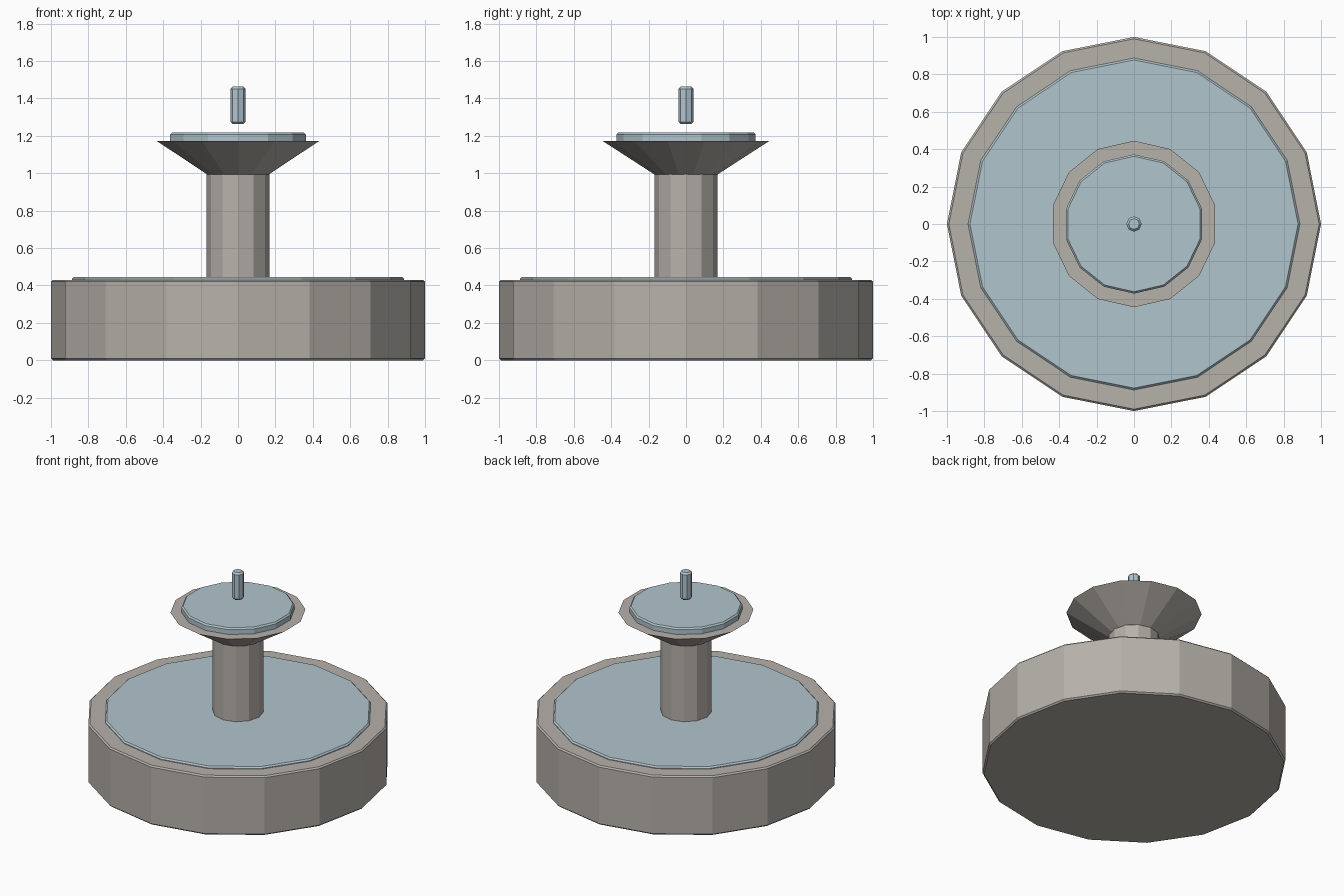
import bpy
import bmesh
from math import sin, cos, pi

cube = bpy.data.objects.get("Cube")
if cube:
    bpy.data.objects.remove(cube, do_unlink=True)


def make_material(name, rgb):
    mat = bpy.data.materials.new(name)
    mat.use_nodes = True
    colour = (*rgb, 1.0)
    mat.diffuse_color = colour
    mat.node_tree.nodes["Principled BSDF"].inputs["Base Color"].default_value = colour
    return mat


stone = make_material("warm grey stone", (0.47, 0.44, 0.40))
water = make_material("pale blue water", (0.44, 0.56, 0.61))


def turned(name, sides, profile, mat):
    """Flat-shaded closed solid from a (radius, height) profile, a corner on +y."""
    bm = bmesh.new()
    rings = []
    for r, z in profile:
        rings.append([bm.verts.new((r * sin(2 * pi * i / sides),
                                    r * cos(2 * pi * i / sides), z))
                      for i in range(sides)])
    for low, high in zip(rings, rings[1:]):
        for i in range(sides):
            j = (i + 1) % sides
            bm.faces.new((low[i], low[j], high[j], high[i]))
    bm.faces.new(rings[0])
    bm.faces.new(rings[-1])
    bmesh.ops.recalc_face_normals(bm, faces=bm.faces)
    mesh = bpy.data.meshes.new(name)
    bm.to_mesh(mesh)
    bm.free()
    mesh.materials.append(mat)
    obj = bpy.data.objects.new(name, mesh)
    bpy.context.collection.objects.link(obj)
    return obj


def disc(name, sides, radius, bottom, top, chamfer, mat):
    """Prism with chamfered rims."""
    return turned(name, sides, [(radius - chamfer, bottom), (radius, bottom + chamfer),
                                (radius, top - chamfer), (radius - chamfer, top)], mat)


# Lower basin and its water
disc("basin", 16, 1.0, 0.0, 0.43, 0.01, stone)
disc("basin_water", 16, 0.887, 0.40, 0.445, 0.01, water)

# Column and flared upper bowl
turned("column", 12, [(0.168, 0.42), (0.168, 1.0)], stone)
turned("upper_bowl", 14, [(0.168, 0.993), (0.445, 1.172)], stone)
disc("upper_water", 14, 0.372, 1.155, 1.217, 0.01, water)

# Water jet floating above the bowl
disc("water_jet", 8, 0.041, 1.263, 1.463, 0.012, water)
